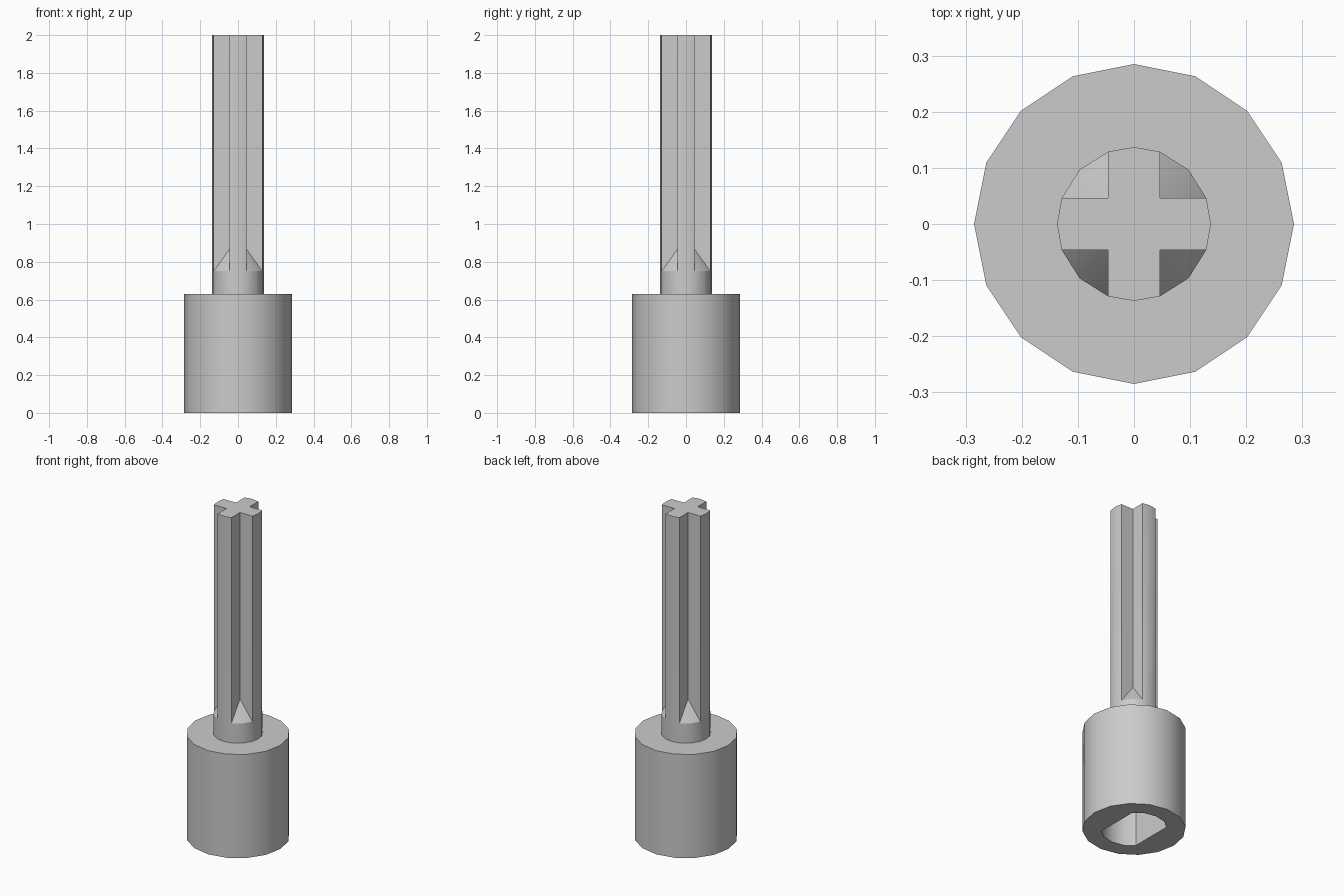
import bpy, bmesh, math
from mathutils import Vector

default = bpy.data.objects.get("Cube")
if default:
    bpy.data.objects.remove(default, do_unlink=True)

grey = bpy.data.materials.new("light grey")
grey.use_nodes = True
colour = (0.6, 0.6, 0.6, 1)
grey.diffuse_color = colour
grey.node_tree.nodes["Principled BSDF"].inputs["Base Color"].default_value = colour

SIDES = 16
HUB_R, HUB_TOP = 0.285, 0.63
SOCKET_R, SOCKET_FLAT, SOCKET_DEPTH = 0.186, 0.123, 0.5
SHAFT_R, ARM, TOP = 0.137, 0.046, 2.0
FLUTE_LOW, FLUTE_HIGH = 0.75, 0.865


def make_object(name, bm):
    bmesh.ops.recalc_face_normals(bm, faces=bm.faces)
    mesh = bpy.data.meshes.new(name)
    bm.to_mesh(mesh)
    bm.free()
    mesh.materials.append(grey)
    obj = bpy.data.objects.new(name, mesh)
    bpy.context.collection.objects.link(obj)
    return obj


def activate(obj):
    bpy.ops.object.select_all(action='DESELECT')
    obj.select_set(True)
    bpy.context.view_layer.objects.active = obj


def cylinder(radius, bottom, top):
    bm = bmesh.new()
    bmesh.ops.create_cone(bm, cap_ends=True, segments=SIDES,
                          radius1=radius, radius2=radius, depth=top - bottom)
    bmesh.ops.translate(bm, verts=bm.verts, vec=(0, 0, (bottom + top) / 2))
    return bm


# Hub with a round socket that has two flat sides
hub = make_object("hub", cylinder(HUB_R, 0, HUB_TOP))
bm = cylinder(SOCKET_R, -0.1, SOCKET_DEPTH)
for v in bm.verts:
    v.co.x = max(-SOCKET_FLAT, min(SOCKET_FLAT, v.co.x))
cutter = make_object("socket_cutter", bm)
cutter.hide_render = True
activate(hub)
cut = hub.modifiers.new("socket", 'BOOLEAN')
cut.object = cutter
cut.operation = 'DIFFERENCE'
cut.solver = 'EXACT'
bpy.ops.object.modifier_apply(modifier=cut.name)
bpy.data.objects.remove(cutter, do_unlink=True)

# Shaft: a round collar below a cross section, with four sloped flute ends
edge = math.sqrt(SHAFT_R ** 2 - ARM ** 2)
diag = SHAFT_R / math.sqrt(2)
quarter = [(SHAFT_R, 0), (edge, ARM), (diag, diag), (ARM, edge)]
ring = []
for turn in range(4):
    for x, y in quarter:
        for _ in range(turn):
            x, y = -y, x
        ring.append(Vector((x, y, 0)))

bm = bmesh.new()
lift = lambda p, z: bm.verts.new((p.x, p.y, z))
low = [lift(p, HUB_TOP) for p in ring]
mid = [lift(p, FLUTE_LOW) for p in ring]
high = [lift(p, TOP) if i % 4 != 2 else None for i, p in enumerate(ring)]
for i in range(SIDES):
    j = (i + 1) % SIDES
    bm.faces.new((low[i], low[j], mid[j], mid[i]))
    if high[i] and high[j]:
        bm.faces.new((mid[i], mid[j], high[j], high[i]))
for k in range(2, SIDES, 4):
    corner = ring[k] * (ARM / diag)
    apex = lift(corner, FLUTE_HIGH)
    high[k] = lift(corner, TOP)
    for side in (k - 1, k + 1):
        bm.faces.new((mid[side], mid[k], apex))
        bm.faces.new((mid[side], apex, high[k], high[side]))
bm.faces.new(high)
bm.faces.new(low)
shaft = make_object("fluted_shaft", bm)

for obj in (hub, shaft):
    activate(obj)
    bpy.ops.object.shade_smooth_by_angle(angle=math.radians(30))
